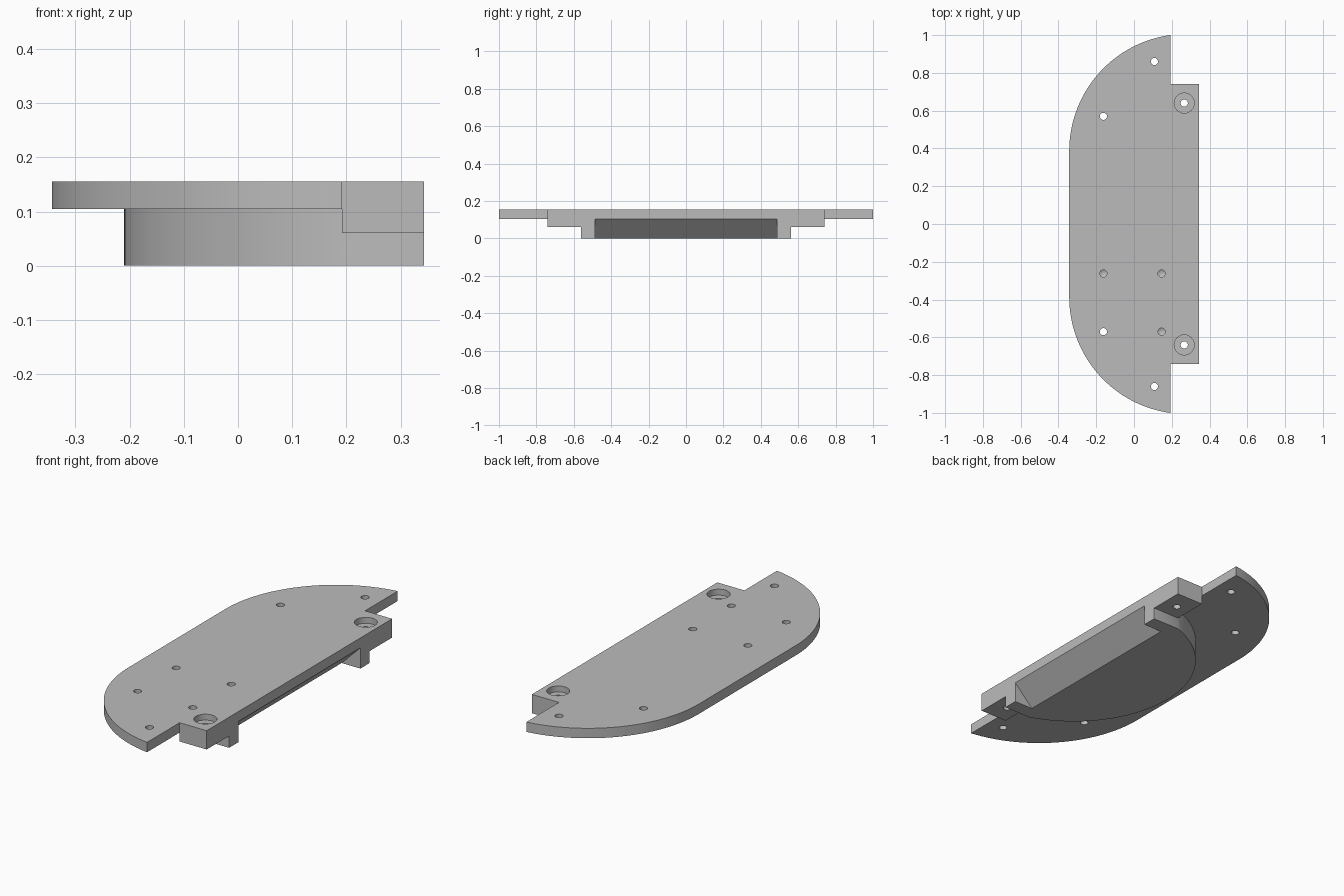
import bpy, bmesh, math
from mathutils import Vector

old = bpy.data.objects.get("Cube")
if old:
    bpy.data.objects.remove(old, do_unlink=True)

grey = bpy.data.materials.new("plain_grey")
grey.use_nodes = True
grey.diffuse_color = (0.5, 0.5, 0.5, 1)
grey.node_tree.nodes["Principled BSDF"].inputs["Base Color"].default_value = (0.5, 0.5, 0.5, 1)

HALF_X, STEP_X = 0.343, 0.192          # outer edge, and where the deck ends stop
TOP, DECK, EAR = 0.155, 0.105, 0.06    # heights of deck top, deck underside, ear underside


def prism(name, points, direction):
    """Extrude a closed outline along a direction into a solid."""
    bm = bmesh.new()
    face = bm.faces.new([bm.verts.new(p) for p in points])
    out = bmesh.ops.extrude_face_region(bm, geom=[face])
    bmesh.ops.translate(bm, vec=Vector(direction),
                        verts=[v for v in out["geom"] if isinstance(v, bmesh.types.BMVert)])
    bmesh.ops.recalc_face_normals(bm, faces=bm.faces)
    mesh = bpy.data.meshes.new(name)
    bm.to_mesh(mesh)
    bm.free()
    mesh.materials.append(grey)
    ob = bpy.data.objects.new(name, mesh)
    bpy.context.collection.objects.link(ob)
    return ob


def slab(name, outline, z0, z1):
    return prism(name, [(x, y, z0) for x, y in outline], (0, 0, z1 - z0))


def arc(cx, cy, r, a0, a1, n):
    return [(cx + r * math.cos(a0 + (a1 - a0) * i / n),
             cy + r * math.sin(a0 + (a1 - a0) * i / n)) for i in range(n + 1)]


def drill(name, x, y, r, z0, z1, tip=0.0):
    """Round cutter, with an optional conical drill point at the bottom."""
    bm = bmesh.new()
    rings = []
    for z in (z0, z1):
        rings.append([bm.verts.new((px, py, z))
                      for px, py in arc(x, y, r, 0, math.tau * 31 / 32, 31)])
    low, high = rings
    bm.faces.new(high)
    if tip:
        point = bm.verts.new((x, y, z0 - tip))
    else:
        bm.faces.new(low)
    for i in range(32):
        j = (i + 1) % 32
        bm.faces.new((low[i], low[j], high[j], high[i]))
        if tip:
            bm.faces.new((low[j], low[i], point))
    bmesh.ops.recalc_face_normals(bm, faces=bm.faces)
    mesh = bpy.data.meshes.new(name)
    bm.to_mesh(mesh)
    bm.free()
    mesh.materials.append(grey)
    ob = bpy.data.objects.new(name, mesh)
    bpy.context.collection.objects.link(ob)
    return ob


def combine(target, tool, operation):
    """Apply a boolean and remove the tool."""
    mod = target.modifiers.new("join", "BOOLEAN")
    mod.operation, mod.solver, mod.object = operation, "EXACT", tool
    bpy.context.view_layer.objects.active = target
    bpy.ops.object.modifier_apply(modifier=mod.name)
    bpy.data.objects.remove(tool, do_unlink=True)


# Deck: rounded ends on one side, stepped tab on the other
R, CY = 0.62, 0.386
CX = R - HALF_X
end = math.acos((STEP_X - CX) / R)
upper = arc(CX, CY, R, end, math.pi, 40)
half = [(HALF_X, 0.74), (STEP_X, 0.74)] + upper
plate = slab("mounting_plate", half + [(x, -y) for x, y in reversed(half)], DECK, TOP)

# Lower body: one shallow arc closed by straight legs
BR, BX = 0.592, 0.382
a = math.acos((STEP_X - BX) / BR)
curve = arc(BX, 0, BR, a, math.tau - a, 64)
leg_y = curve[0][1]
body = slab("lower_body", [(HALF_X, leg_y)] + curve + [(HALF_X, -leg_y)], 0, 0.12)
combine(plate, body, "UNION")

# Ears thicken the tab at both ends
for s in (-1, 1):
    ear = slab("ear", [(STEP_X, s * 0.52), (HALF_X, s * 0.52),
                       (HALF_X, s * 0.74), (STEP_X, s * 0.74)], EAR, TOP)
    combine(plate, ear, "UNION")

# Sloped recess between the legs
m = 0.02
recess = prism("recess", [(HALF_X - DECK - m, -0.487, -m), (HALF_X + m, -0.487, -m),
                          (HALF_X + m, -0.487, DECK + m)], (0, 0.974, 0))
combine(plate, recess, "DIFFERENCE")

# Counterbored ear holes and plain through holes
for s in (-1, 1):
    combine(plate, drill("bore", 0.266, s * 0.64, 0.053, TOP - 0.03, 0.2), "DIFFERENCE")
    for x, y, r in ((0.266, 0.64, 0.019), (0.108, 0.86, 0.019), (-0.162, 0.57, 0.019)):
        combine(plate, drill("hole", x, s * y, r, -0.1, 0.2), "DIFFERENCE")

# Blind drilled holes
for x, y in ((-0.162, -0.262), (0.146, -0.262), (0.146, -0.57)):
    combine(plate, drill("blind", x, y, 0.019, TOP - 0.033, 0.2, 0.011), "DIFFERENCE")

bpy.ops.object.select_all(action="DESELECT")
plate.select_set(True)
bpy.context.view_layer.objects.active = plate
bpy.ops.object.shade_smooth_by_angle(angle=math.radians(30))
